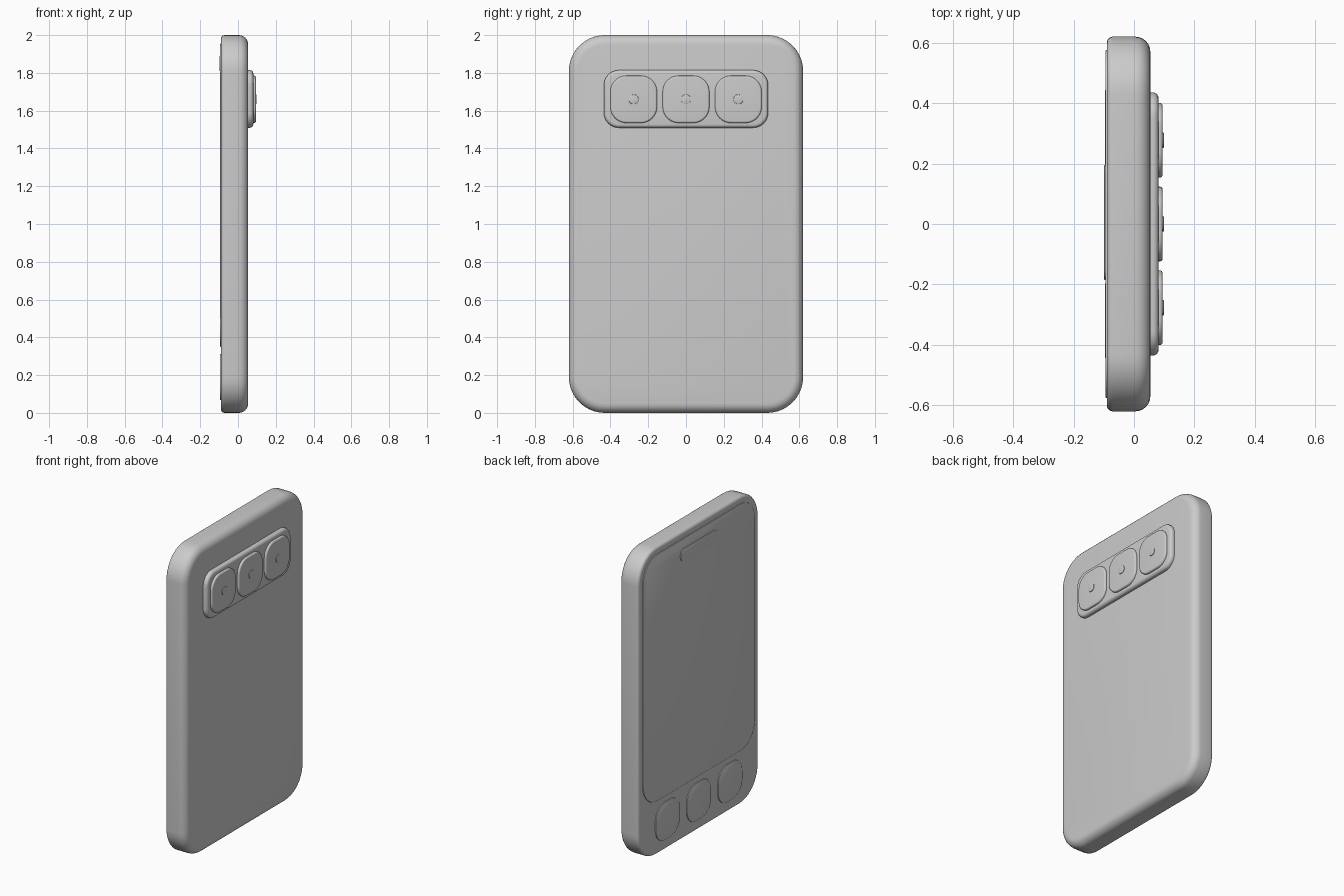
import bpy, bmesh, math

if "Cube" in bpy.data.objects:
    bpy.data.objects.remove(bpy.data.objects["Cube"])


def outline(w, h, r, seg=10):
    """Rounded rectangle in the y-z plane, counter-clockwise seen from +x."""
    pts = []
    for k, (sy, sz) in enumerate([(1, 1), (-1, 1), (-1, -1), (1, -1)]):
        for i in range(seg + 1):
            a = math.pi / 2 * (k + i / seg)
            pts.append((sy * (w / 2 - r) + r * math.cos(a),
                        sz * (h / 2 - r) + r * math.sin(a)))
    return pts


def slab(name, y, z, w, h, r, x0, x1, b0=0.0, b1=0.0, steps=6):
    """Rounded slab from x0 to x1 with edge roundings b0 and b1."""
    layers = []
    for i in range(steps + 1 if b0 else 1):
        a = math.pi / 2 * i / steps
        layers.append((x0 + b0 * (1 - math.sin(a)), b0 * (1 - math.cos(a))))
    if b0:
        layers.reverse()
    for i in range(steps + 1 if b1 else 1):
        a = math.pi / 2 * i / steps
        layers.append((x1 - b1 * (1 - math.sin(a)), b1 * (1 - math.cos(a))))
    bm = bmesh.new()
    rings = [[bm.verts.new((x, y + p, z + q))
              for p, q in outline(w - 2 * d, h - 2 * d, r - d)]
             for x, d in layers]
    for a, b in zip(rings, rings[1:]):
        for i in range(len(a)):
            j = (i + 1) % len(a)
            bm.faces.new((a[i], a[j], b[j], b[i]))
    bm.faces.new(rings[0][::-1])
    bm.faces.new(rings[-1])
    bmesh.ops.recalc_face_normals(bm, faces=bm.faces)
    me = bpy.data.meshes.new(name)
    bm.to_mesh(me)
    bm.free()
    ob = bpy.data.objects.new(name, me)
    bpy.context.collection.objects.link(ob)
    bpy.ops.object.select_all(action='DESELECT')
    bpy.context.view_layer.objects.active = ob
    ob.select_set(True)
    bpy.ops.object.shade_smooth_by_angle(angle=math.radians(35))
    return ob


# main body, softer on the camera side
slab("body", 0, 1.0, 1.24, 2.0, 0.19, -0.09, 0.054, 0.02, 0.05)

# display side: screen, earpiece slot and three buttons
slab("screen", 0, 1.152, 1.15, 1.605, 0.15, -0.095, -0.07, 0.003, 0, 2)
slab("earpiece", 0.005, 1.85, 0.38, 0.08, 0.035, -0.099, -0.08, 0.002, 0, 2)
for i in (-1, 0, 1):
    slab(f"button_{i + 2}", 0.32 * i, 0.19, 0.25, 0.245, 0.095, -0.096, -0.08, 0.004, 0, 2)

# camera side: raised plate with three lenses and small centres
slab("camera_plate", 0, 1.662, 0.87, 0.305, 0.08, 0.04, 0.081, 0, 0.018)
for i in (-1, 0, 1):
    y = 0.277 * i
    slab(f"lens_{i + 2}", y, 1.66, 0.247, 0.25, 0.085, 0.06, 0.095, 0, 0.01)
    slab(f"lens_centre_{i + 2}", y, 1.66, 0.05, 0.05, 0.022, 0.08, 0.099, 0, 0.002, 2)
